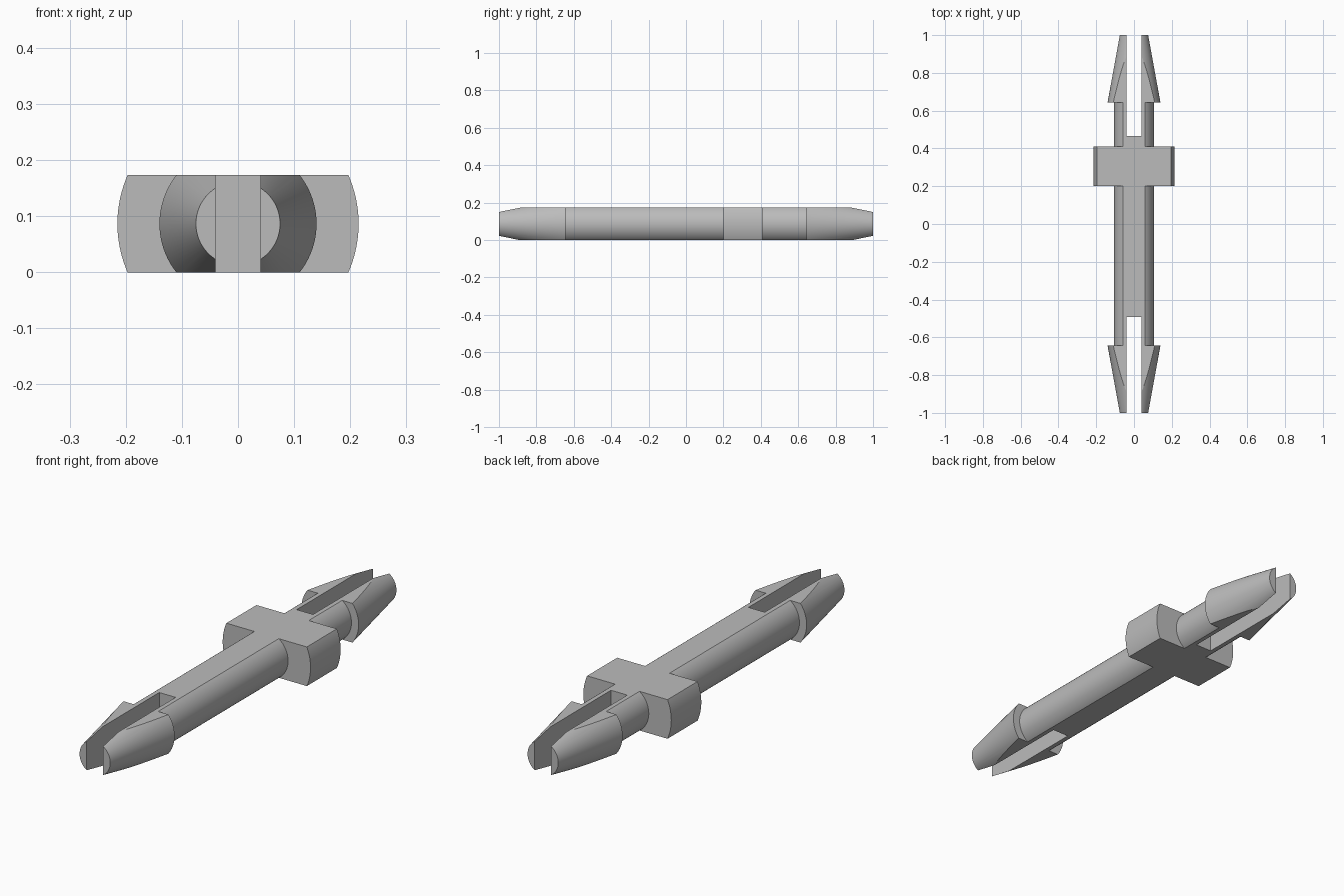
import bpy, bmesh, math
from mathutils import Matrix, Vector

if "Cube" in bpy.data.objects:
    bpy.data.objects.remove(bpy.data.objects["Cube"], do_unlink=True)

HEIGHT = 0.173
MID = HEIGHT / 2

grey = bpy.data.materials.new("light_grey_plastic")
grey.use_nodes = True
colour = (0.5, 0.5, 0.5, 1)
grey.diffuse_color = colour
grey.node_tree.nodes["Principled BSDF"].inputs["Base Color"].default_value = colour


def add_object(name, bm):
    bmesh.ops.recalc_face_normals(bm, faces=bm.faces)
    mesh = bpy.data.meshes.new(name)
    bm.to_mesh(mesh)
    bm.free()
    obj = bpy.data.objects.new(name, mesh)
    bpy.context.collection.objects.link(obj)
    mesh.materials.append(grey)
    return obj


def box(name, x, y0, y1, z0, z1):
    bm = bmesh.new()
    bmesh.ops.create_cube(bm, size=1, matrix=Matrix.Translation((0, (y0 + y1) / 2, (z0 + z1) / 2))
                          @ Matrix.Diagonal((2 * x, y1 - y0, z1 - z0, 1)))
    return add_object(name, bm)


def lathe(name, profile, steps=96):
    # Turn (radius, y) points around the long axis
    bm = bmesh.new()
    verts = [bm.verts.new((r, y, MID)) for r, y in profile]
    edges = [bm.edges.new(pair) for pair in zip(verts, verts[1:])]
    bmesh.ops.spin(bm, geom=verts + edges, cent=(0, 0, MID), axis=(0, 1, 0),
                   angle=math.tau, steps=steps, use_duplicate=False)
    bmesh.ops.remove_doubles(bm, verts=bm.verts, dist=1e-5)
    return add_object(name, bm)


# Turned pin: barbed tips, round shaft and a collar
TIP, BARB, SHAFT, COLLAR = 0.075, 0.14, 0.105, 0.215
pin = lathe("double_ended_snap_pin", [
    (0, -1), (TIP, -1), (BARB, -0.643), (SHAFT, -0.643),
    (SHAFT, 0.2), (COLLAR, 0.2), (COLLAR, 0.41), (SHAFT, 0.41),
    (SHAFT, 0.643), (BARB, 0.643), (TIP, 1), (0, 1)])

# Flat top and bottom, then a slot through each end
cuts = [(box("flat_slab", 0.5, -1.3, 1.3, 0, HEIGHT), 'INTERSECT'),
        (box("front_slot", 0.04, -1.2, -0.493, -0.2, 0.4), 'DIFFERENCE'),
        (box("back_slot", 0.04, 0.467, 1.2, -0.2, 0.4), 'DIFFERENCE')]
bpy.context.view_layer.objects.active = pin
pin.select_set(True)
for cutter, operation in cuts:
    mod = pin.modifiers.new(cutter.name, 'BOOLEAN')
    mod.operation = operation
    mod.solver = 'EXACT'
    mod.object = cutter
    bpy.ops.object.modifier_apply(modifier=mod.name)
    bpy.data.objects.remove(cutter, do_unlink=True)

# Smooth round sides, crisp edges
bpy.ops.object.shade_smooth_by_angle(angle=math.radians(20))
